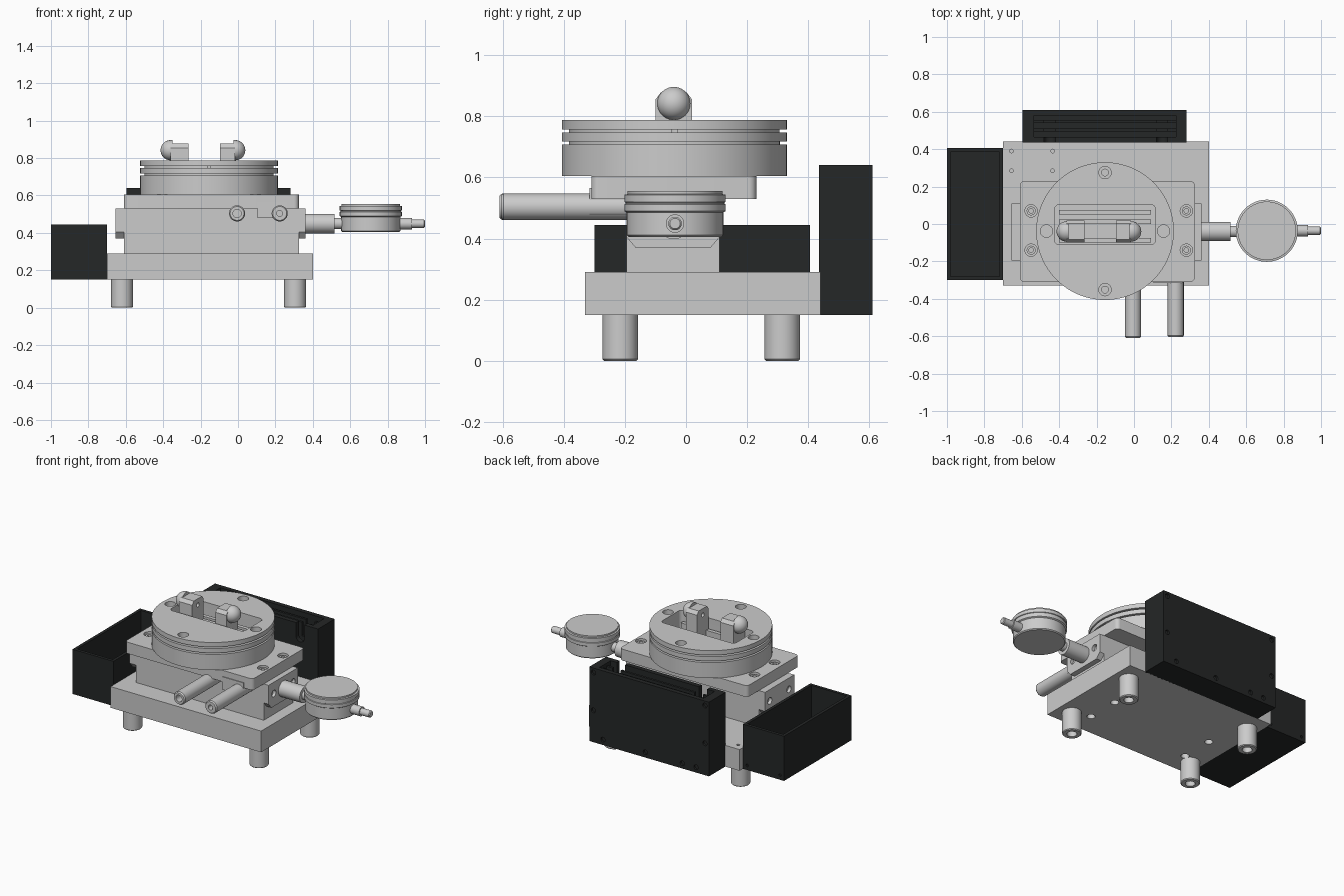
import bpy, bmesh, math
from mathutils import Matrix, Vector

if "Cube" in bpy.data.objects:
    bpy.data.objects.remove(bpy.data.objects["Cube"])

black = bpy.data.materials.new("black_plastic")
black.diffuse_color = (0.018, 0.02, 0.02, 1)
black.use_nodes = True
black.node_tree.nodes["Principled BSDF"].inputs["Base Color"].default_value = black.diffuse_color
ROT = {'x': Matrix.Rotation(math.pi / 2, 4, 'Y'),
       'y': Matrix.Rotation(-math.pi / 2, 4, 'X'),
       'z': Matrix.Identity(4)}


def finish(name, bm, mat=None):
    bmesh.ops.recalc_face_normals(bm, faces=bm.faces)
    me = bpy.data.meshes.new(name)
    bm.to_mesh(me)
    bm.free()
    ob = bpy.data.objects.new(name, me)
    bpy.context.collection.objects.link(ob)
    if mat:
        me.materials.append(mat)
    return ob


def box(name, x, y, z, mat=None, r=0.0, seg=6):
    """Box from ranges; r rounds the vertical edges."""
    bm = bmesh.new()
    bmesh.ops.create_cube(bm, size=1)
    for v in bm.verts:
        v.co = Vector([(a + b) / 2 + c * (b - a) for c, (a, b) in zip(v.co, (x, y, z))])
    if r:
        es = [e for e in bm.edges if abs(e.verts[0].co.z - e.verts[1].co.z) > 1e-5]
        bmesh.ops.bevel(bm, geom=es, offset=r, segments=seg, profile=0.5, affect='EDGES')
    return finish(name, bm, mat)


def lathe(name, axis, origin, profile, seg=48):
    """Revolve (radius, distance) points about an axis through origin."""
    bm = bmesh.new()
    rings = []
    for r, h in profile:
        n = 1 if r == 0 else seg
        rings.append([bm.verts.new((r * math.cos(2 * math.pi * i / seg),
                                    r * math.sin(2 * math.pi * i / seg), h)) for i in range(n)])
    for a, b in zip(rings, rings[1:]):
        for i in range(seg):
            j = (i + 1) % seg
            vs = [a[i % len(a)], a[j % len(a)], b[j % len(b)], b[i % len(b)]]
            bm.faces.new(list(dict.fromkeys(vs)))
    bmesh.ops.transform(bm, matrix=Matrix.Translation(origin) @ ROT[axis], verts=bm.verts)
    return finish(name, bm)


def cyl(name, axis, origin, r, h, seg=32):
    return lathe(name, axis, origin, [(0, 0), (r, 0), (r, h), (0, h)], seg)


def extrude_x(name, pts, x0, x1):
    """Prism along x from a (y, z) outline."""
    bm = bmesh.new()
    f = bm.faces.new([bm.verts.new((x0, y, z)) for y, z in pts])
    g = bmesh.ops.extrude_face_region(bm, geom=[f])['geom']
    bmesh.ops.translate(bm, vec=(x1 - x0, 0, 0),
                        verts=[v for v in g if isinstance(v, bmesh.types.BMVert)])
    return finish(name, bm)


def cut(ob, cutters):
    """Subtract the cutters and discard them."""
    bpy.context.view_layer.objects.active = ob
    for c in cutters:
        c.hide_render = True
        m = ob.modifiers.new("cut", 'BOOLEAN')
        m.operation, m.solver, m.object = 'DIFFERENCE', 'EXACT', c
        bpy.ops.object.modifier_apply(modifier=m.name)
        bpy.data.objects.remove(c)
    return ob


# base plate with small top holes and mounting holes underneath
base = box("base_plate", (-0.70, 0.40), (-0.33, 0.44), (0.15, 0.29))
cut(base, [cyl("c", 'z', (x, y, 0.24), 0.01, 0.1, 12) for x in (-0.655, -0.435) for y in (0.285, 0.39)]
    + [cyl("c", 'z', (x, y, 0.1), 0.025, 0.13, 24) for x in (-0.55, 0.185) for y in (0.04, -0.18)])

# hollow feet
for i, x in enumerate((-0.62, 0.305)):
    for j, y in enumerate((-0.215, 0.315)):
        lathe(f"foot_{i}{j}", 'z', (x, y, 0),
              [(0, 0.1), (0.03, 0.1), (0.03, 0), (0.053, 0), (0.058, 0.005), (0.058, 0.15), (0, 0.15)])

# left open tray
tray = box("side_tray", (-1.0, -0.70), (-0.30, 0.405), (0.15, 0.445), black)
cut(tray, [box("c", (-0.98, -0.72), (-0.28, 0.385), (0.175, 0.6))]
    + [cyl("c", 'y', (x, 0.395, 0.18), 0.009, 0.1, 12) for x in (-0.97, -0.73)])

# rear housing with notched front wall, slots and screw holes
rear = box("rear_housing", (-0.595, 0.28), (0.435, 0.61), (0.15, 0.64), black)
cut(rear, [box("c", (-0.535, 0.225), (0.465, 0.58), (0.19, 0.8))]
    + [box("c", (x - 0.03, x + 0.03), (0.4, 0.5), (0.55, 0.8)) for x in (-0.45, 0.15)]
    + [cyl("c", 'y', (x, 0.4, 0.55), 0.03, 0.1, 24) for x in (-0.45, 0.15)]
    + [cyl("c", 'y', (x, 0.597, z), 0.016, 0.1, 16)
       for x, z in [(-0.565, 0.61), (0.25, 0.61), (-0.565, 0.36), (0.25, 0.36), (-0.50, 0.185),
                    (-0.40, 0.185), (-0.13, 0.185), (0.18, 0.185)]])
for i, y in enumerate((0.495, 0.54)):
    fin = box(f"housing_divider_{i}", (-0.535, 0.225), (y, y + 0.015), (0.19, 0.62), black)
    cut(fin, [box("c", (x - 0.03, x + 0.03), (y - 0.1, y + 0.1), (0.53, 0.8)) for x in (-0.45, 0.15)])

# slide block and chamfered end plates
box("slide_block", (-0.61, 0.325), (-0.195, 0.11), (0.29, 0.53))
outline = [(-0.195, 0.53), (-0.195, 0.405), (-0.165, 0.37), (0.08, 0.37), (0.11, 0.405), (0.11, 0.53)]
for name, x0, x1 in (("left_end_plate", -0.655, -0.61), ("right_end_plate", 0.325, 0.36)):
    plate = extrude_x(name, outline, x0, x1)
    cut(plate, [cyl("c", 'x', (x0 - 0.05 if x0 < 0 else x0 + 0.015, y, 0.455), 0.022, 0.07, 24)
                for y in (-0.14, 0.06)])

# table plate with countersunk screws
table = box("table_plate", (-0.61, 0.325), (-0.31, 0.23), (0.53, 0.605), r=0.025)
corners = [(x, y) for x in (-0.55, 0.28) for y in (-0.14, 0.07)]
cut(table, [cyl("c", 'z', (x, y, 0.575), 0.033, 0.1) for x, y in corners])
for i, (x, y) in enumerate(corners):
    lathe(f"table_screw_{i}", 'z', (x, y, 0.57),
          [(0, 0), (0.024, 0), (0.024, 0.025), (0.012, 0.025), (0.012, 0.01), (0, 0.01)], 24)

# grooved round platform with a central pocket
CX, CY = -0.155, -0.038
R, G = 0.368, 0.345
disc = lathe("round_platform", 'z', (CX, CY, 0),
             [(0, 0.605), (R, 0.605), (R, 0.708), (G, 0.708), (G, 0.718), (R, 0.718), (R, 0.747),
              (G, 0.747), (G, 0.757), (R, 0.757), (R, 0.787), (0, 0.787)], 96)
cut(disc, [box("c", (-0.425, 0.115), (-0.11, 0.103), (0.65, 0.9), r=0.025)]
    + [cyl("c", 'z', (CX + s * 0.313, CY, 0.74), 0.033, 0.1) for s in (-1, 1)]
    + [cyl("c", 'z', (CX, CY + s * 0.313, 0.74), 0.033, 0.1) for s in (-1, 1)]
    + [cyl("c", 'z', (CX, CY + s * 0.313, 0.69), 0.018, 0.1) for s in (-1, 1)])

# guide rails in the pocket
for i, (y0, y1) in enumerate([(-0.10, -0.075), (0.0, 0.025), (0.05, 0.075)]):
    box(f"guide_rail_{i}", (-0.40, 0.09), (y0, y1), (0.64, 0.72))

# two jaws with domed outer ends
jaw = [(-0.10, 0.64), (0.02, 0.64), (0.02, 0.855), (0.003, 0.877), (-0.083, 0.877), (-0.10, 0.855)]
dome = [(0.054 * math.cos(a), 0.054 * math.sin(a)) for a in
        [math.pi / 2 * k / 12 for k in range(12)]] + [(0, 0.054)]
for name, x0, x1, s in (("left_jaw", -0.36, -0.265, -1), ("right_jaw", -0.095, -0.015, 1)):
    post = extrude_x(name, jaw, x0, x1)
    inner = x1 if s < 0 else x0
    cut(post, [cyl("c", 'x', (inner - 0.02, -0.04, 0.835), 0.014, 0.04, 16)])
    lathe(name + "_dome", 'x', (x0 if s < 0 else x1, -0.04, 0.842),
          [(0, -0.01 * s), (0.054, -0.01 * s)] + [(r, h * s) for r, h in dome], 40)

# front rods and clamp pad
for name, x, y in (("front_tube", -0.005, -0.61), ("front_rod", 0.223, -0.605)):
    hole = 0.022 if x < 0 else 0.016
    lathe(name, 'y', (x, y, 0.504),
          [(0, 0.12), (hole, 0.12), (hole, 0), (0.037, 0), (0.043, 0.008), (0.043, 0.42), (0, 0.42)],
          40)
box("clamp_pad", (0.105, 0.26), (-0.315, -0.19), (0.48, 0.565))

# dial gauge, its mounting stem and plunger
lathe("dial_gauge", 'z', (0.71, -0.036, 0),
      [(0, 0.405), (0.152, 0.405), (0.158, 0.411), (0.158, 0.485), (0.166, 0.49), (0.166, 0.512),
       (0.162, 0.514), (0.162, 0.518), (0.166, 0.52), (0.166, 0.543), (0.156, 0.545),
       (0.156, 0.555), (0, 0.555)], 72)
lathe("gauge_stem", 'x', (0, -0.04, 0.45),
      [(0, 0.33), (0.052, 0.33), (0.052, 0.515), (0.03, 0.515), (0.03, 0.58), (0, 0.58)])
lathe("gauge_plunger", 'x', (0, -0.036, 0.449),
      [(0, 0.84), (0.03, 0.84), (0.03, 0.93), (0.022, 0.93), (0.022, 0.995), (0.017, 1.0), (0, 1.0)])

# smooth round surfaces, keep edges sharp
for ob in bpy.data.objects:
    ob.select_set(True)
    bpy.context.view_layer.objects.active = ob
bpy.ops.object.shade_smooth_by_angle(angle=math.radians(30))
